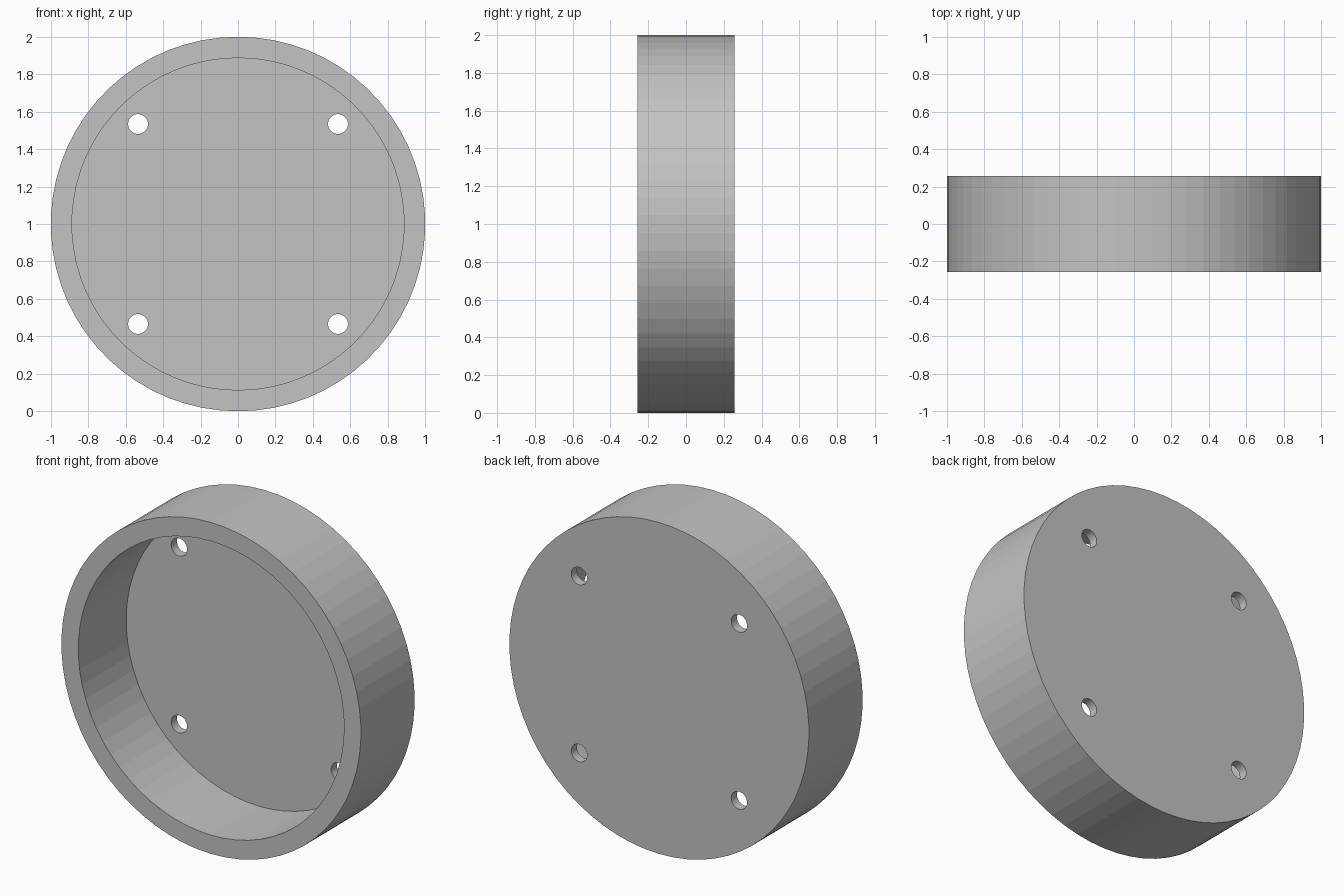
import bpy
import bmesh
import math
from mathutils import Matrix

RADIUS = 1.0
INNER_RADIUS = 0.887
HALF_DEPTH = 0.256
FLOOR_THICKNESS = 0.055
SEGMENTS = 66
HOLE_OFFSET = 0.534
HOLE_RADIUS = 0.053

cube = bpy.data.objects.get("Cube")
if cube:
    bpy.data.objects.remove(cube, do_unlink=True)

# Plain grey material
grey = bpy.data.materials.new("grey")
grey.use_nodes = True
colour = (0.55, 0.55, 0.55, 1)
grey.diffuse_color = colour
grey.node_tree.nodes["Principled BSDF"].inputs["Base Color"].default_value = colour


def add_object(name, bm):
    bmesh.ops.recalc_face_normals(bm, faces=bm.faces)
    mesh = bpy.data.meshes.new(name)
    bm.to_mesh(mesh)
    bm.free()
    mesh.materials.append(grey)
    obj = bpy.data.objects.new(name, mesh)
    bpy.context.collection.objects.link(obj)
    return obj


def ring(bm, radius, y):
    """Circle of vertices facing the front, with one vertex at the top."""
    step = math.tau / SEGMENTS
    return [bm.verts.new((radius * math.sin(i * step), y,
                          RADIUS + radius * math.cos(i * step)))
            for i in range(SEGMENTS)]


# Round cap: closed back, outer wall, flat rim, inner wall and floor
bm = bmesh.new()
profile = [(RADIUS, HALF_DEPTH), (RADIUS, -HALF_DEPTH),
           (INNER_RADIUS, -HALF_DEPTH),
           (INNER_RADIUS, HALF_DEPTH - FLOOR_THICKNESS)]
rings = [ring(bm, r, y) for r, y in profile]
for a, b in zip(rings, rings[1:]):
    for i in range(SEGMENTS):
        j = (i + 1) % SEGMENTS
        bm.faces.new((a[i], a[j], b[j], b[i]))
bm.faces.new(rings[0])
bm.faces.new(rings[-1])
cap = add_object("round_cap", bm)

# Four screw holes through the floor
bm = bmesh.new()
for x in (-HOLE_OFFSET, HOLE_OFFSET):
    for z in (-HOLE_OFFSET, HOLE_OFFSET):
        place = (Matrix.Translation((x, HALF_DEPTH, RADIUS + z))
                 @ Matrix.Rotation(math.pi / 2, 4, "X"))
        bmesh.ops.create_cone(bm, cap_ends=True, segments=32,
                              radius1=HOLE_RADIUS, radius2=HOLE_RADIUS,
                              depth=FLOOR_THICKNESS * 4, matrix=place)
cutter = add_object("hole_cutter", bm)
cutter.hide_render = True

cut = cap.modifiers.new("screw_holes", "BOOLEAN")
cut.operation = "DIFFERENCE"
cut.solver = "EXACT"
cut.object = cutter

# Apply the cut and remove the helper
bpy.context.view_layer.objects.active = cap
cap.select_set(True)
bpy.ops.object.modifier_apply(modifier=cut.name)
bpy.data.objects.remove(cutter, do_unlink=True)
